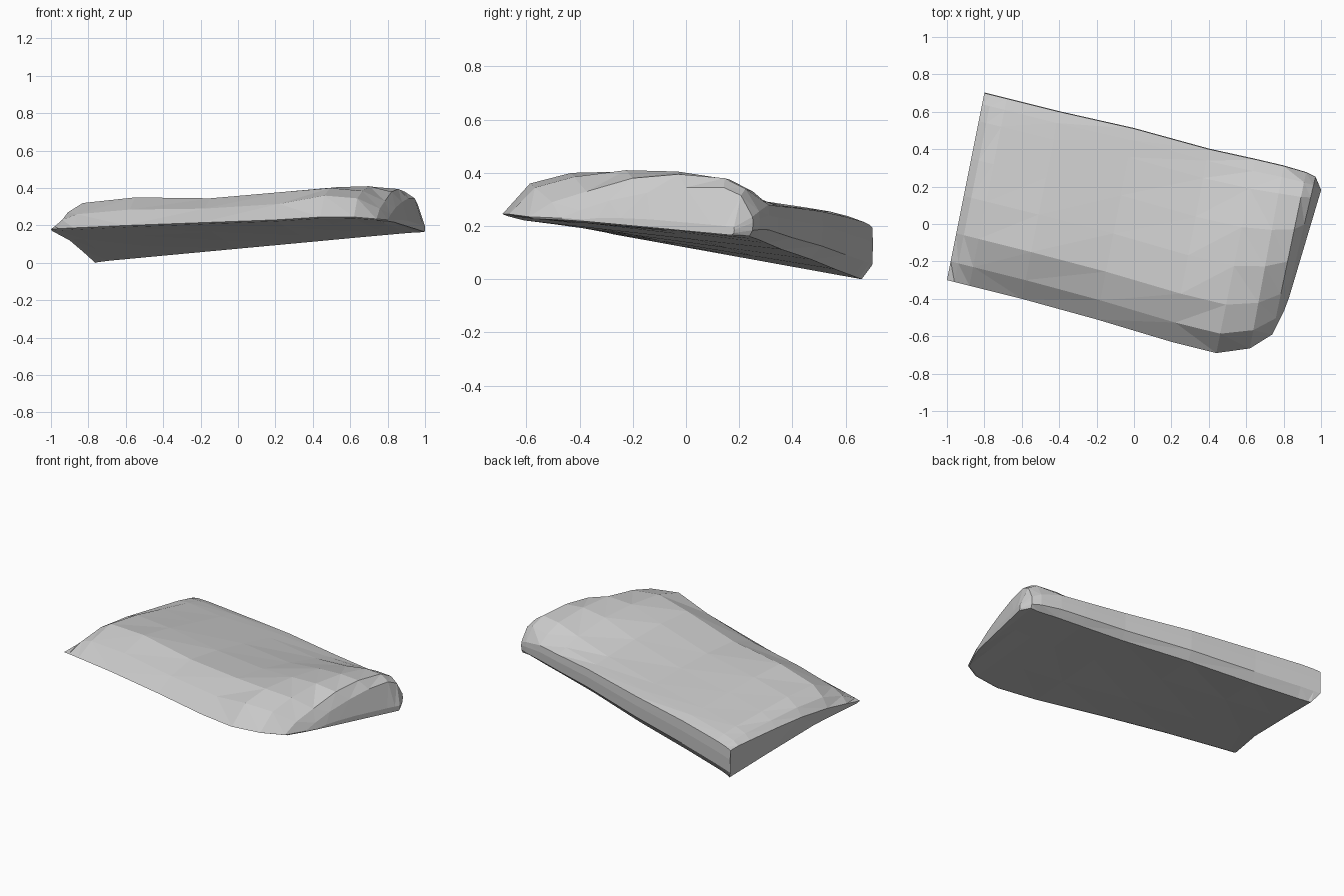
import bpy, bmesh

# Cross-sections along the slab: back edge (x, y), front edge (x, y), top heights from back to front
T = [0, .06, .15, .35, .55, .75, .9, 1]
SECTIONS = [
    (-.80, .70, -1.0, -.30, [.20, .21, .215, .225, .23, .22, .20, .185]),
    (-.76, .69, -.96, -.31, [.21, .23, .245, .26, .275, .275, .235, .188]),
    (-.68, .67, -.88, -.33, [.22, .242, .26, .287, .315, .325, .265, .192]),
    (-.40, .60, -.60, -.40, [.24, .26, .275, .305, .335, .355, .29, .205]),
    (.00, .51, -.20, -.51, [.26, .272, .285, .315, .34, .35, .295, .22]),
    (.40, .40, .20, -.63, [.275, .285, .305, .345, .375, .385, .32, .235]),
    (.65, .345, .44, -.69, [.28, .305, .345, .395, .41, .405, .365, .25]),
    (.80, .31, .62, -.665, [.285, .335, .38, .41, .415, .39, .35, .25]),
    (.92, .275, .74, -.59, [.26, .345, .385, .40, .385, .335, .295, .24]),
    (.97, .25, .80, -.47, [.24, .32, .35, .35, .33, .30, .265, .235]),
    (1.0, .18, .83, -.39, [.20, .205, .21, .22, .23, .235, .235, .23]),
]


def section(bx, by, fx, fy, heights):
    """Closed loop: top from back to front, then underside, then back wall."""
    zb = .17 * (bx + .78) / 1.78            # underside height at the back
    zf = heights[-1] - .006                 # underside height at the front
    inset = .04 if bx < .95 else .015
    shift = .045 if bx < -.79 else 0        # undercut of the left end
    if -.79 < bx < -.7:
        shift = .02

    def at(t, z, dx=0):
        return (bx + (fx - bx) * t + dx, by + (fy - by) * t, z)

    top = [at(t, z) for t, z in zip(T, heights)]
    under = [at(t, zb + (zf - zb) * t, shift * min(1, 3 * (1 - t)))
             for t in (.98, .7, .35, inset)]
    wall = [at(0, zb + .3 * (heights[0] - zb)), at(-.003, zb + .7 * (heights[0] - zb))]
    return top + under + wall


# Loft the sections into one solid slab
bm = bmesh.new()
rings = [[bm.verts.new(p) for p in section(*s)] for s in SECTIONS]
n = len(rings[0])
for a, b in zip(rings, rings[1:]):
    for i in range(n):
        j = (i + 1) % n
        bm.faces.new((a[i], a[j], b[j], b[i]))
bm.faces.new(rings[0])
bm.faces.new(rings[-1][::-1])
bmesh.ops.triangulate(bm, faces=bm.faces[:])
bmesh.ops.recalc_face_normals(bm, faces=bm.faces[:])

# Rest the lowest point on the ground
low = min(v.co.z for v in bm.verts)
bmesh.ops.translate(bm, verts=bm.verts[:], vec=(0, 0, -low))

mesh = bpy.data.meshes.new("rock_slab")
bm.to_mesh(mesh)
bm.free()
slab = bpy.data.objects.new("rock_slab", mesh)
bpy.context.collection.objects.link(slab)
